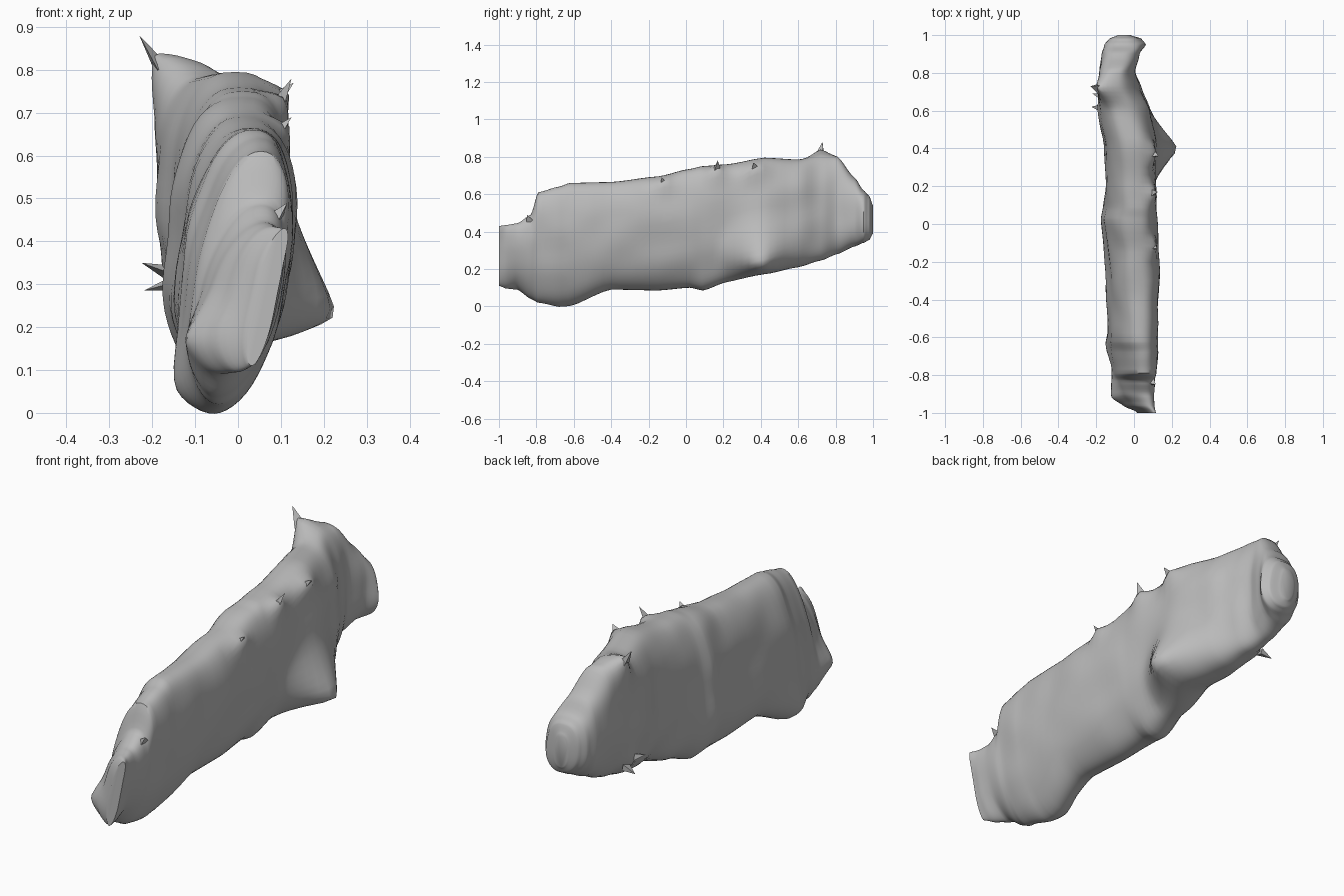
import bpy, bmesh, math
from mathutils import Vector, noise

cube = bpy.data.objects.get("Cube")
if cube:
    bpy.data.objects.remove(cube, do_unlink=True)

stone = bpy.data.materials.new("grey stone")
stone.use_nodes = True
GREY = (0.5, 0.5, 0.5, 1)
stone.diffuse_color = GREY
stone.node_tree.nodes["Principled BSDF"].inputs["Base Color"].default_value = GREY

# Slab cross-sections: y, left x, right x, bottom z, top z, sideways lean
STATIONS = [
    (-1.0, .02, .11, .11, .43, .04),
    (-.96, -.04, .115, .095, .435, .04),
    (-.9, -.085, .115, .09, .445, .045),
    (-.83, -.11, .12, .04, .49, .05),
    (-.79, -.12, .125, .02, .61, .05),
    (-.68, -.14, .135, .0, .64, .05),
    (-.62, -.15, .135, .005, .66, .045),
    (-.4, -.15, .14, .09, .665, .035),
    (-.15, -.16, .135, .085, .695, .03),
    (.02, -.18, .13, .1, .735, .03),
    (.09, -.165, .125, .085, .75, .03),
    (.22, -.155, .12, .13, .76, .02),
    (.42, -.16, .12, .19, .795, .01),
    (.6, -.195, .095, .21, .785, -.01),
    (.72, -.2, .045, .245, .81, -.02),
    (.81, -.19, .01, .28, .8, -.01),
    (.9, -.175, .03, .32, .69, .0),
    (.95, -.16, .065, .34, .62, -.01),
    (.98, -.13, .04, .355, .59, -.01),
    (1.0, -.08, -.02, .39, .54, .0),
]
STEPS, SIDES = 5, 56


def section(i, t):
    """Blend between neighbouring stations."""
    a, b = Vector(STATIONS[i]), Vector(STATIONS[i + 1])
    s = t * t * (3 - 2 * t)
    mix = a.lerp(b, 0.5 * (s + t))
    mix[0] = a[0] + (b[0] - a[0]) * t
    return mix


def power(v, e):
    return math.copysign(abs(v) ** e, v)


def ring(bm, st):
    y, xl, xr, zb, zt, lean = st
    front = min(1, max(0, (-.3 - y) / .4))
    verts = []
    for k in range(SIDES):
        a = math.tau * k / SIDES
        # Boxy top, keel-like bottom, leaner towards the front
        e = (.75 if a < math.pi else .85) + .2 * front
        c, s = power(math.cos(a), e), power(math.sin(a), .9)
        half = (xr - xl) / 2 - abs(lean) * .4
        x = (xl + xr) / 2 + c * half + lean * s
        z = (zb + zt) / 2 + s * (zt - zb) / 2
        p = Vector((x, y, z))
        p.x += .012 * noise.noise(p * 6)
        verts.append(bm.verts.new(p))
    return verts


def pull(bm, base, offset, radius, sharp=1.6):
    """Draw the surface out into a point."""
    base, offset = Vector(base), Vector(offset)
    for v in bm.verts:
        d = (v.co - base).length
        if d < radius:
            v.co += offset * (1 - d / radius) ** sharp


def finish(name, bm, angle):
    bmesh.ops.recalc_face_normals(bm, faces=bm.faces)
    mesh = bpy.data.meshes.new(name)
    bm.to_mesh(mesh)
    bm.free()
    obj = bpy.data.objects.new(name, mesh)
    bpy.context.collection.objects.link(obj)
    mesh.materials.append(stone)
    bpy.ops.object.select_all(action='DESELECT')
    obj.select_set(True)
    bpy.context.view_layer.objects.active = obj
    bpy.ops.object.shade_smooth_by_angle(angle=math.radians(angle))


# Long rock slab
bm = bmesh.new()
rings = [ring(bm, section(i, j / STEPS))
         for i in range(len(STATIONS) - 1) for j in range(STEPS)]
rings.append(ring(bm, Vector(STATIONS[-1])))
for r0, r1 in zip(rings, rings[1:]):
    for k in range(SIDES):
        n = (k + 1) % SIDES
        bm.faces.new((r0[k], r0[n], r1[n], r1[k]))
bm.faces.new(rings[0])
bm.faces.new(rings[-1])

# Side horn, and soft corners drawn from the slab
pull(bm, (.09, .41, .27), (.165, -.01, -.055), .25, 1.5)
pull(bm, (-.16, .72, .79), (-.04, 0, .05), .12)
pull(bm, (-.07, -.89, .17), (-.045, -.02, 0), .13)
pull(bm, (-.1, -.65, .08), (-.03, 0, -.02), .13)
pull(bm, (.1, .37, .71), (.03, 0, .04), .1)
pull(bm, (.1, .16, .7), (.02, 0, .04), .09)
pull(bm, (.1, -.12, .64), (.02, 0, .03), .09)
pull(bm, (-.17, .65, .31), (-.025, 0, -.01), .1)
finish("rock_slab", bm, 50)

# Small splinters: root, tip, root radius
SPLINTERS = [
    ((-.18, .72, .8), (-.23, .73, .88), .035),
    ((.09, .37, .73), (.13, .36, .77), .035),
    ((.09, .16, .72), (.125, .17, .78), .03),
    ((.09, -.12, .65), (.125, -.13, .69), .03),
    ((.08, -.83, .44), (.115, -.85, .49), .04),
    ((-.17, .62, .33), (-.225, .62, .35), .03),
    ((-.16, .68, .3), (-.22, .69, .285), .03),
]
for i, (root, tip, radius) in enumerate(SPLINTERS):
    root, tip = Vector(root), Vector(tip)
    turn = (tip - root).to_track_quat('Z', 'Y')
    bm = bmesh.new()
    base = [bm.verts.new(root + turn @ Vector((radius * math.cos(a), radius * math.sin(a) * .6, 0)))
            for a in (0, math.tau / 3, 2 * math.tau / 3)]
    point = bm.verts.new(tip)
    bm.faces.new(base)
    for k in range(3):
        bm.faces.new((base[k], base[(k + 1) % 3], point))
    finish(f"splinter_{i + 1}", bm, 20)
